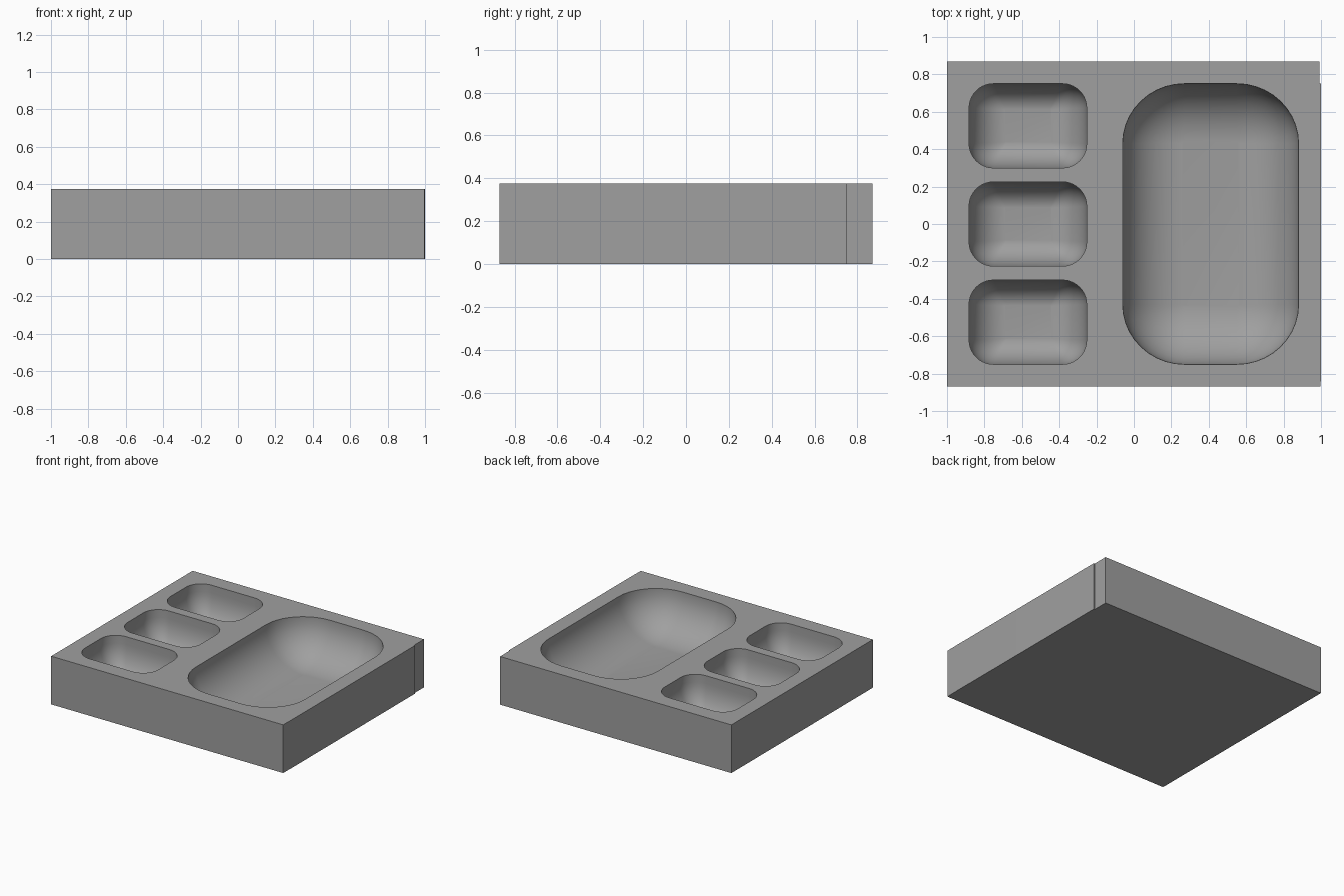
import bpy, bmesh, math

if "Cube" in bpy.data.objects:
    bpy.data.objects.remove(bpy.data.objects["Cube"])

TOP = 0.375


def rounded_rect(cx, cy, hx, hy, rx, ry, z, n=10):
    """Counter-clockwise points of a rectangle with elliptical corners."""
    pts = []
    for k, (sx, sy) in enumerate([(1, 1), (-1, 1), (-1, -1), (1, -1)]):
        for i in range(n + 1):
            a = math.pi / 2 * (k + i / n)
            pts.append((cx + sx * (hx - rx) + rx * math.cos(a),
                        cy + sy * (hy - ry) + ry * math.sin(a), z))
    return pts


def add_loop(bm, pts):
    return [bm.verts.new(p) for p in pts]


def bridge(bm, upper, lower):
    faces = []
    for i in range(len(upper)):
        j = (i + 1) % len(upper)
        faces.append(bm.faces.new((upper[i], upper[j], lower[j], lower[i])))
    return faces


def loop_edges(bm, loop):
    return [bm.edges.get((loop[i - 1], loop[i])) for i in range(len(loop))]


def add_pocket(bm, cx, cy, hx, hy, corner, fillet, depth, steps=10):
    """Hollow with upright rim walls that curve into a flat floor."""
    fx, fy, fz = fillet
    rim = add_loop(bm, rounded_rect(cx, cy, hx, hy, *corner, TOP))
    prev = rim
    for s in range(steps + 1):
        a = math.pi / 2 * s / steps
        c = max(math.cos(a), 0.04)
        ring = add_loop(bm, rounded_rect(
            cx, cy, hx - fx * (1 - c), hy - fy * (1 - c),
            corner[0] * c, corner[1] * c, TOP - depth + fz * (1 - math.sin(a))))
        bridge(bm, prev, ring)
        prev = ring
    bm.faces.new(prev)
    return rim


bm = bmesh.new()

# Outer block, with a slight step near the back right corner
outline = [(-1, -0.87), (0.998, -0.87), (1, -0.75), (1, 0.75),
           (0.992, 0.75), (0.992, 0.87), (-1, 0.87)]
top = add_loop(bm, [(x, y, TOP) for x, y in outline])
base = add_loop(bm, [(x, y, 0) for x, y in outline])
bridge(bm, top, base)
bm.faces.new(base)

# One large hollow and a column of three small ones
rims = [add_pocket(bm, 0.41, 0, 0.47, 0.75, (0.33, 0.32), (0.33, 0.32, 0.30), 0.31)]
for y in (-0.525, 0, 0.525):
    rims.append(add_pocket(bm, -0.567, y, 0.315, 0.225, (0.13, 0.13), (0.2, 0.14, 0.22), 0.28))

# Top surface between the outline and the rims
edges = loop_edges(bm, top)
for rim in rims:
    edges += loop_edges(bm, rim)
bmesh.ops.triangle_fill(bm, edges=edges, use_beauty=True, normal=(0, 0, 1))
bmesh.ops.remove_doubles(bm, verts=bm.verts, dist=0.0002)
bmesh.ops.recalc_face_normals(bm, faces=bm.faces)

mesh = bpy.data.meshes.new("tray")
bm.to_mesh(mesh)
bm.free()
tray = bpy.data.objects.new("tray", mesh)
bpy.context.collection.objects.link(tray)

grey = bpy.data.materials.new("grey")
grey.diffuse_color = (0.35, 0.35, 0.35, 1)
grey.use_nodes = True
grey.node_tree.nodes["Principled BSDF"].inputs["Base Color"].default_value = grey.diffuse_color
mesh.materials.append(grey)

bpy.context.view_layer.objects.active = tray
tray.select_set(True)
bpy.ops.object.shade_smooth_by_angle(angle=math.radians(30))
